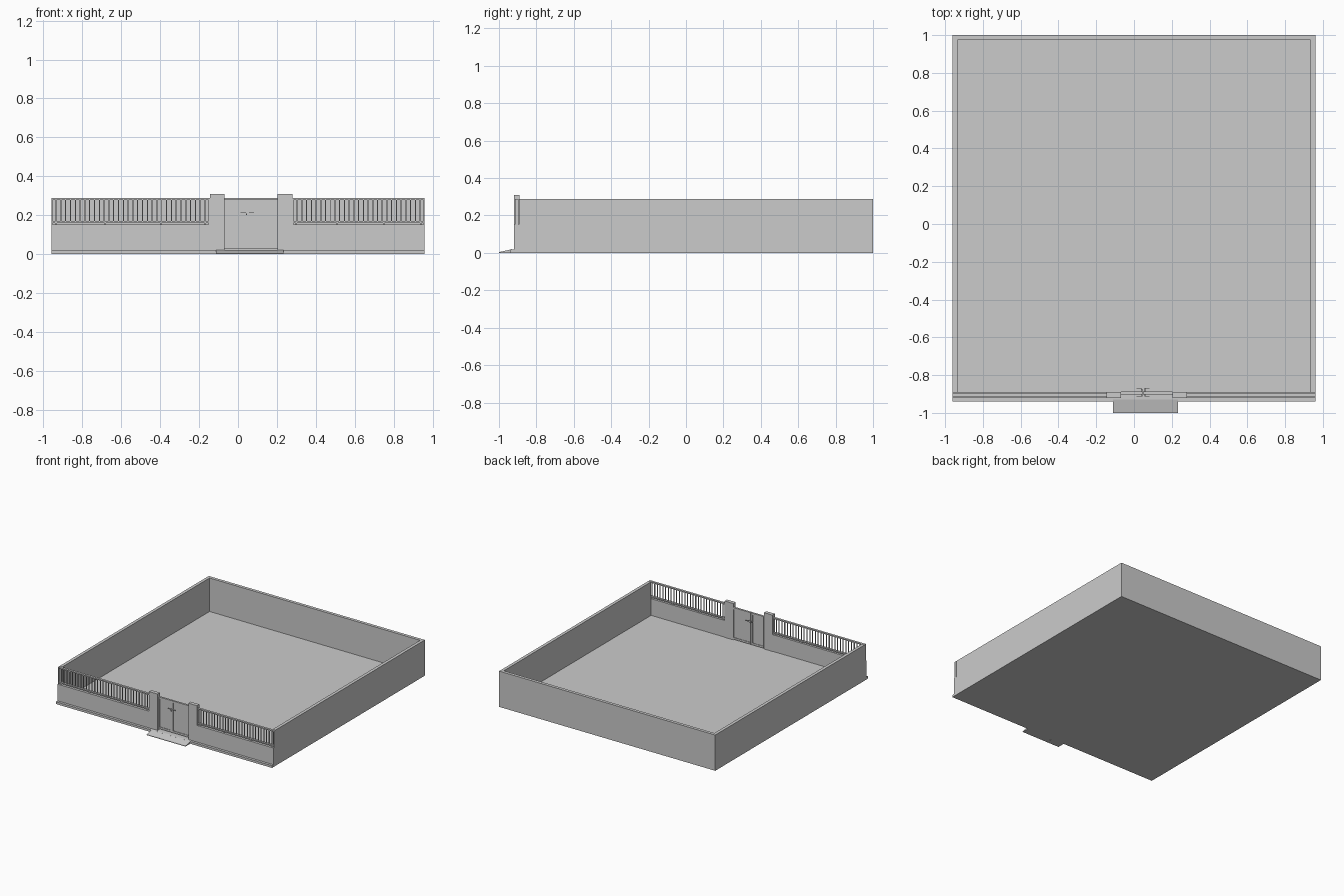
import bpy, bmesh

if "Cube" in bpy.data.objects:
    bpy.data.objects.remove(bpy.data.objects["Cube"])


def add_boxes(name, boxes):
    """One object made of boxes given as (x0, x1, y0, y1, z0, z1)."""
    bm = bmesh.new()
    for x0, x1, y0, y1, z0, z1 in boxes:
        cube = bmesh.ops.create_cube(bm, size=1)
        for v in cube["verts"]:
            v.co.x = x0 + (v.co.x + 0.5) * (x1 - x0)
            v.co.y = y0 + (v.co.y + 0.5) * (y1 - y0)
            v.co.z = z0 + (v.co.z + 0.5) * (z1 - z0)
    mesh = bpy.data.meshes.new(name)
    bm.to_mesh(mesh)
    bm.free()
    obj = bpy.data.objects.new(name, mesh)
    bpy.context.collection.objects.link(obj)
    return obj


W = 0.96        # half width of the yard
IN = 0.935      # inner face of the side walls
FRONT, BACK = -0.92, -0.893   # front wall faces
H = 0.287       # wall height

# Floor slab and front curb
add_boxes("floor", [(-W, W, FRONT, 1, 0, 0.018)])
add_boxes("front_curb", [(-W, W, -0.94, FRONT, 0, 0.018)])

# Tall side and back walls
add_boxes("side_walls", [(-W, -IN, BACK, 1, 0.018, H), (IN, W, BACK, 1, 0.018, H)])
add_boxes("back_wall", [(-IN, IN, 0.975, 1, 0.018, H)])

# Railed front wall on each side of the gate
for side, a, b in (("left", -W, -0.145), ("right", 0.28, W)):
    add_boxes(side + "_front_wall", [(a, b, FRONT, BACK, 0.018, 0.152)])
    y0, y1 = -0.914, -0.896
    add_boxes(side + "_rails", [(a, b, y0, y1, 0.16, 0.169),
                                (a, b, y0, y1, 0.278, H)])
    # Thin balusters
    n = round((b - a) / 0.0245)
    step = (b - a) / n
    add_boxes(side + "_balusters", [
        (a + i * step - 0.0025, a + i * step + 0.0025, -0.908, -0.902, 0.169, 0.278)
        for i in range(1, n)])
    # Feet under the bottom rail and end posts
    feet = [(a + (b - a) * t - 0.004, a + (b - a) * t + 0.004,
             -0.911, -0.899, 0.152, 0.16) for t in (0.03, 0.34, 0.69, 0.97)]
    posts = [(a, a + 0.006, y0, y1, 0.152, 0.278), (b - 0.006, b, y0, y1, 0.152, 0.278)]
    add_boxes(side + "_posts", feet + posts)

# Gate pillars
add_boxes("gate_pillars", [(-0.145, -0.07, FRONT, -0.89, 0.018, 0.31),
                           (0.203, 0.28, FRONT, -0.89, 0.018, 0.31)])

# Double gate: framed leaves with thinner panels
gy0, gy1 = -0.902, -0.886
frame = []
for a, b in ((-0.07, 0.045), (0.047, 0.203)):
    frame += [(a, b, gy0, gy1, 0.266, 0.28), (a, b, gy0, gy1, 0.025, 0.04)]
frame += [(-0.07, -0.065, gy0, gy1, 0.04, 0.266), (0.03, 0.045, gy0, gy1, 0.04, 0.266),
          (0.047, 0.054, gy0, gy1, 0.04, 0.266), (0.198, 0.203, gy0, gy1, 0.04, 0.266)]
add_boxes("gate_frame", frame)
add_boxes("gate_panels", [(-0.065, 0.03, -0.898, -0.89, 0.04, 0.266),
                          (0.054, 0.198, -0.898, -0.89, 0.04, 0.266)])

# Lever handles on both faces
handles = []
for y0, y1, ya, yb in ((-0.914, -0.902, -0.914, -0.91), (-0.886, -0.868, -0.872, -0.868)):
    for x, d in ((0.038, -1), (0.058, 1)):
        handles.append((x - 0.002, x + 0.002, y0, y1, 0.213, 0.217))
        handles.append((min(x, x + d * 0.024), max(x, x + d * 0.024), ya, yb, 0.213, 0.217))
    handles.append((0.04, 0.046, min(y0, y1), y0 + 0.012, 0.2, 0.208))
add_boxes("gate_handles", handles)

# Sloped entry ramp in two plates
ramp = add_boxes("entry_ramp", [(-0.112, 0.0, -1, -0.93, 0, 0.02),
                                (0.001, 0.233, -1, -0.93, 0, 0.02)])
for v in ramp.data.vertices:
    if v.co.y < -0.99 and v.co.z > 0.01:
        v.co.z = 0.004
